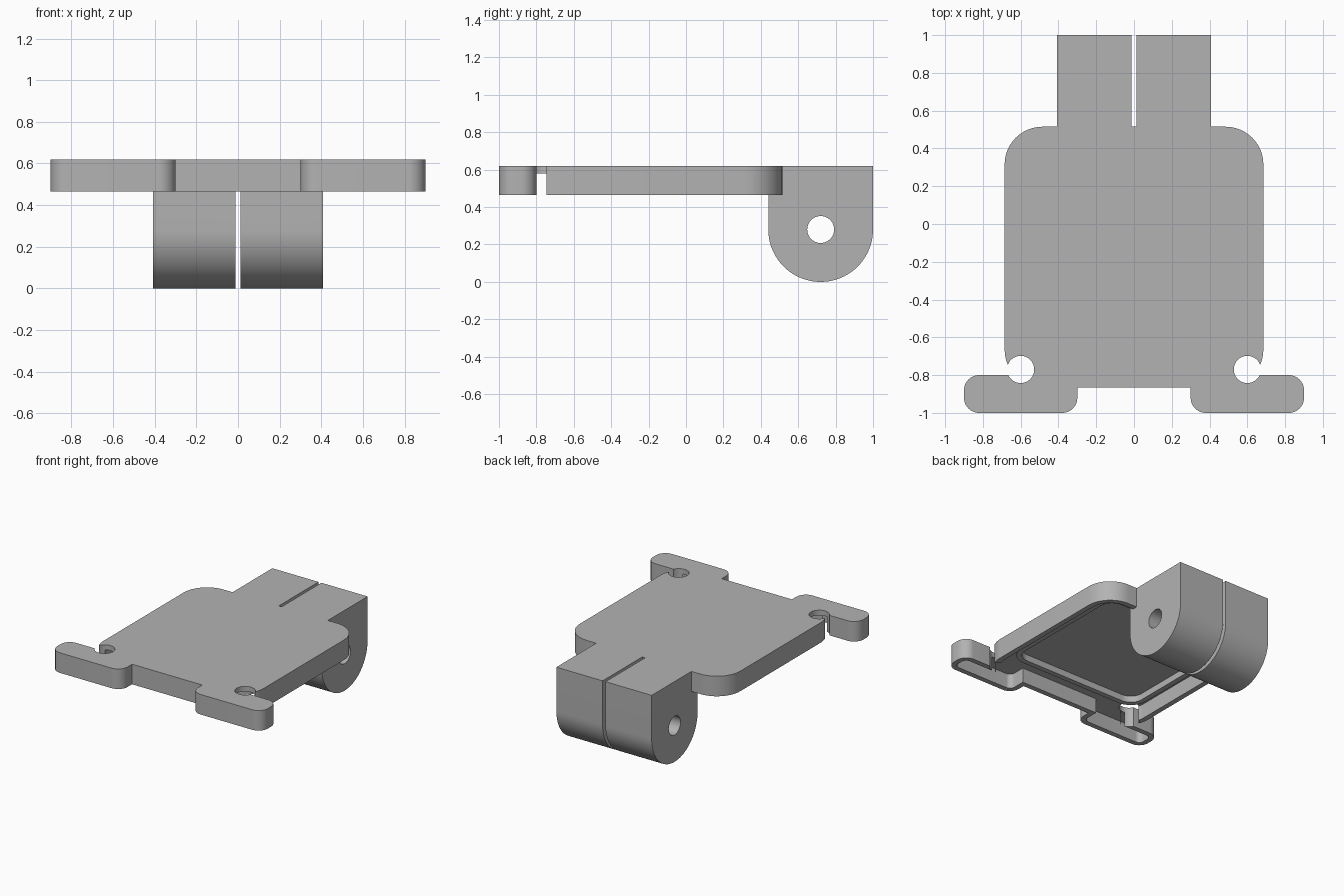
import bpy, math
from mathutils import Matrix, Vector

default = bpy.data.objects.get("Cube")
if default:
    bpy.data.objects.remove(default, do_unlink=True)

grey = bpy.data.materials.new("plain_grey")
grey.use_nodes = True
tone = (0.45, 0.45, 0.45, 1)
grey.diffuse_color = tone
grey.node_tree.nodes["Principled BSDF"].inputs["Base Color"].default_value = tone

TOP, RIM, CEILING = 0.62, 0.465, 0.58
WALL = 0.04


def arc(cx, cy, r, start, end, steps):
    return [(cx + r * math.cos(math.radians(start + (end - start) * i / steps)),
             cy + r * math.sin(math.radians(start + (end - start) * i / steps)))
            for i in range(steps + 1)]


def rounded(x0, x1, y0, y1, r):
    pts = []
    for cx, cy, a in ((x1 - r, y1 - r, 0), (x0 + r, y1 - r, 90),
                      (x0 + r, y0 + r, 180), (x1 - r, y0 + r, 270)):
        pts += arc(cx, cy, r, a, a + 90, 12)
    return pts


def prism(name, pts, low, high, along_x=False):
    """Extrude a profile along z, or along x for a (y, z) profile."""
    n = len(pts)
    verts = [Vector((a, b, h)) for h in (low, high) for a, b in pts]
    if along_x:
        verts = [Vector((v.z, v.x, v.y)) for v in verts]
    faces = [tuple(reversed(range(n))), tuple(range(n, 2 * n))]
    faces += [(i, (i + 1) % n, n + (i + 1) % n, n + i) for i in range(n)]
    mesh = bpy.data.meshes.new(name)
    mesh.from_pydata(verts, [], faces)
    mesh.materials.append(grey)
    obj = bpy.data.objects.new(name, mesh)
    bpy.context.collection.objects.link(obj)
    return obj


def box(name, x0, x1, y0, y1, z0, z1):
    return prism(name, [(x0, y0), (x1, y0), (x1, y1), (x0, y1)], z0, z1)


def combine(target, tool, operation="DIFFERENCE"):
    mod = target.modifiers.new("combine", "BOOLEAN")
    mod.operation, mod.object, mod.solver = operation, tool, "EXACT"
    bpy.context.view_layer.objects.active = target
    bpy.ops.object.modifier_apply(modifier=mod.name)
    bpy.data.objects.remove(tool, do_unlink=True)


def span(side, a, b):
    return (a, b) if side > 0 else (-b, -a)


# Plate with two rounded ears at the front
plate = prism("mounting_plate", rounded(-0.685, 0.685, -0.865, 0.515, 0.2), RIM, TOP)
for s in (1, -1):
    combine(plate, prism("ear", rounded(*span(s, 0.3, 0.9), -1, -0.8, 0.08), RIM, TOP), "UNION")
    combine(plate, box("ear_root", *span(s, 0.3, 0.6), -0.9, -0.8, RIM, TOP), "UNION")

# Hollow underside, leaving a thin wall all round
combine(plate, prism("hollow", rounded(-0.685 + WALL, 0.685 - WALL, -0.865 + WALL,
                                       0.515 - WALL, 0.2 - WALL), 0.3, CEILING))
for s in (1, -1):
    combine(plate, prism("ear_hollow", rounded(*span(s, 0.3 + WALL, 0.9 - WALL),
                                               -1 + WALL, -0.8 - WALL, 0.04), 0.3, CEILING))
    combine(plate, box("root_hollow", *span(s, 0.3 + WALL, 0.58), -0.9, -0.79, 0.3, CEILING))

# Hinge block with a round bottom
profile = [(1.0, TOP), (0.44, TOP)] + arc(0.72, 0.28, 0.28, 180, 360, 40)
combine(plate, prism("hinge_block", profile, -0.407, 0.407, True), "UNION")

# Pin hole, centre slit and front screw holes
combine(plate, prism("pin_hole", arc(0.72, 0.28, 0.072, 0, 350, 35), -0.6, 0.6, True))
slit = [(0.4, -0.1), (1.1, -0.1), (1.1, 0.7), (0.515, 0.7), (0.515, RIM), (0.4, RIM)]
combine(plate, prism("slit", slit, -0.0125, 0.0125, True))
for s in (1, -1):
    combine(plate, prism("screw_hole", arc(0.6 * s, -0.77, 0.072, 0, 350, 35), 0.3, 0.8))

# Raised rib around the inner panel
rib = prism("underside_rib", rounded(-0.58, 0.58, -0.7, 0.42, 0.14), 0.53, CEILING + 0.01)
combine(rib, prism("rib_hollow", rounded(-0.54, 0.54, -0.66, 0.38, 0.1), 0.4, 0.7))

for obj in (plate, rib):
    bpy.ops.object.select_all(action="DESELECT")
    obj.select_set(True)
    bpy.context.view_layer.objects.active = obj
    bpy.ops.object.shade_smooth_by_angle(angle=math.radians(30))
